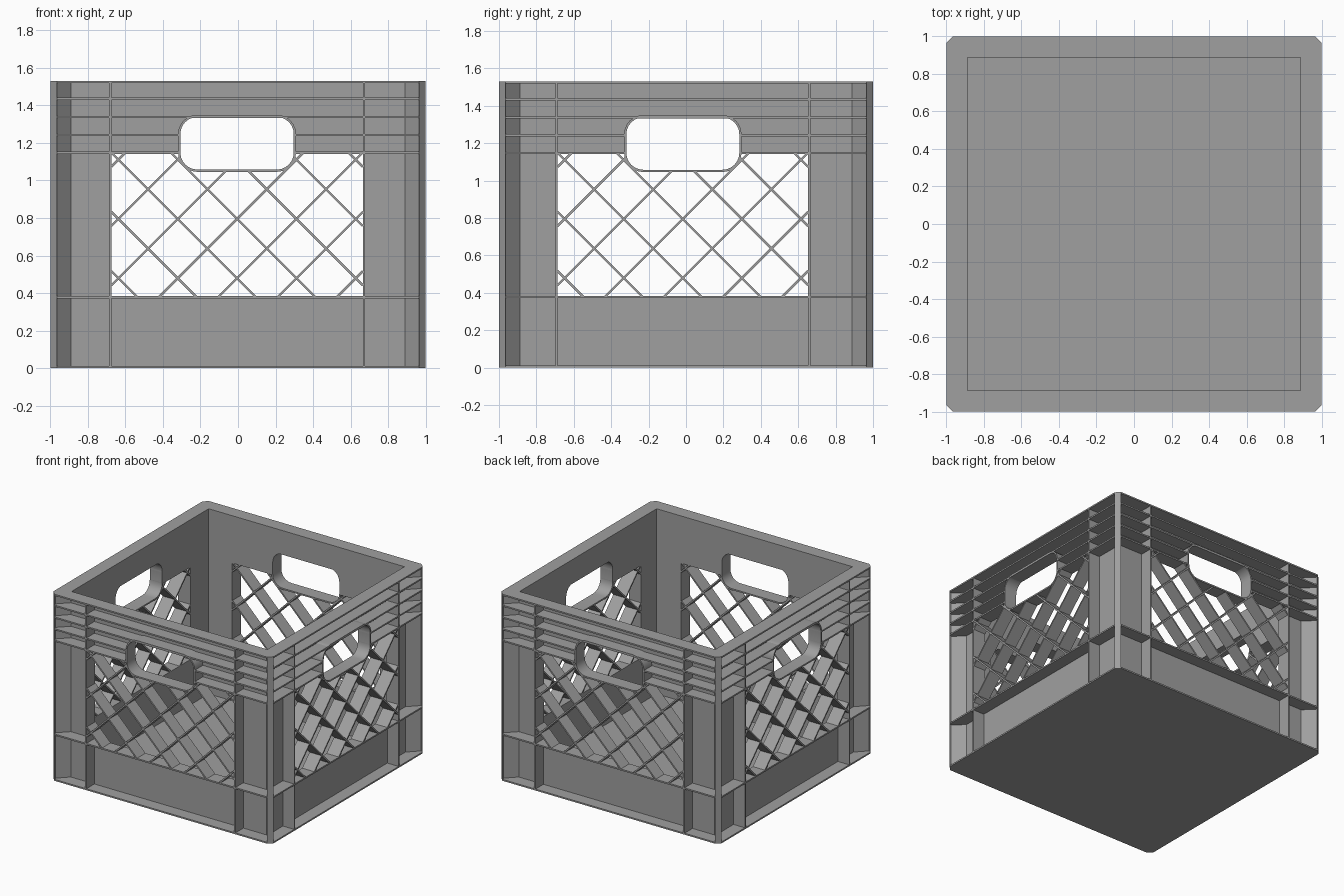
import bpy
import bmesh
from math import pi, cos, sin, hypot
from mathutils import Matrix, Vector

cube = bpy.data.objects.get("Cube")
if cube:
    bpy.data.objects.remove(cube, do_unlink=True)

# Main dimensions
H = 1.53                 # height
IN, WALL, OUT = 0.888, 0.897, 1.0   # inner face, outer wall face, rib edge
CH = 0.965               # start of the corner chamfer
T = 0.012                # rib thickness
WIN = 0.67               # half width of the window
SILL, HEAD = 0.378, 1.148           # window bottom and top ribs
HX, HZ, HH, HR = 0.302, 1.198, 0.14, 0.09   # grip half width, centre, half height, radius
PITCH, NODE = 0.316, 0.795          # lattice spacing and crossing height

grey = bpy.data.materials.new("mid grey plastic")
grey.use_nodes = True
colour = (0.35, 0.35, 0.35, 1)
grey.diffuse_color = colour
grey.node_tree.nodes["Principled BSDF"].inputs["Base Color"].default_value = colour


def prism(bm, points, direction):
    """Extrude a flat outline along a direction."""
    d = Vector(direction)
    low = [bm.verts.new(p) for p in points]
    high = [bm.verts.new(Vector(p) + d) for p in points]
    bm.faces.new(low[::-1])
    bm.faces.new(high)
    for i in range(len(low)):
        j = (i + 1) % len(low)
        bm.faces.new((low[i], low[j], high[j], high[i]))


def upright(bm, outline, near, far):
    """Extrude an (x, z) outline through the depth of the front side."""
    prism(bm, [(x, -far, z) for x, z in outline], (0, far - near, 0))


def rect(x0, x1, z0, z1):
    return [(x0, z0), (x1, z0), (x1, z1), (x0, z1)]


def finish(name, bm, turn=0, smooth=False):
    bmesh.ops.recalc_face_normals(bm, faces=bm.faces)
    bm.transform(Matrix.Rotation(turn, 4, "Z"))
    mesh = bpy.data.meshes.new(name)
    bm.to_mesh(mesh)
    bm.free()
    mesh.materials.append(grey)
    obj = bpy.data.objects.new(name, mesh)
    bpy.context.collection.objects.link(obj)
    if smooth:
        bpy.ops.object.select_all(action="DESELECT")
        obj.select_set(True)
        bpy.context.view_layer.objects.active = obj
        bpy.ops.object.shade_smooth_by_angle(angle=pi / 6)


def grip_outline(cx, grow=0.0, steps=6):
    """Rounded rectangle, counter-clockwise from the right."""
    r = HR + grow
    pts = []
    for q, (sx, sz) in enumerate([(1, 1), (-1, 1), (-1, -1), (1, -1)]):
        for i in range(steps + 1):
            a = (q + i / steps) * pi / 2
            pts.append((cx + sx * (HX - HR) + r * cos(a), HZ + sz * (HH - HR) + r * sin(a)))
    return pts


def outside_grip(x, z, cx):
    qx, qz = abs(x - cx) - HX + HR, abs(z - HZ) - HH + HR
    return hypot(max(qx, 0), max(qz, 0)) + min(max(qx, qz), 0) > HR + T / 2


def lattice_runs(c, slope, cx):
    """Pieces of one diagonal that lie in the window and clear of the grip."""
    runs, run, n = [], [], 600
    for i in range(n + 1):
        x = cx - WIN + 2 * WIN * i / n
        z = c + slope * (x - cx)
        if SILL < z < HEAD and outside_grip(x, z, cx):
            run.append((x, z))
        elif run:
            runs.append(run)
            run = []
    if run:
        runs.append(run)
    return [(r[0], r[-1]) for r in runs if len(r) > 4]


def build_side(name, turn, cx):
    # Thin wall around the window, with the grip notched out of the top band
    bm = bmesh.new()
    upright(bm, rect(-WALL, WALL, 0, SILL), IN, WALL)
    for a, b in ((-WALL, cx - WIN), (cx + WIN, WALL)):
        upright(bm, rect(a, b, SILL, HEAD), IN, WALL)
    notch = [p for p in grip_outline(cx) if p[1] > HZ]
    band = [(-WALL, HEAD), (-WALL, H), (WALL, H), (WALL, HEAD), (cx + HX, HEAD)]
    upright(bm, band + notch + [(cx - HX, HEAD)], IN, WALL)
    finish(name + "_wall", bm, turn)

    # Horizontal ribs, mitred at the corners and split by the grip
    bm = bmesh.new()
    mid = (OUT + CH) / 2
    for z in (SILL, HEAD, 1.242, 1.338, 1.435):
        split = HX if z in (HEAD, 1.242) else 0
        for s in (-1, 1):
            e = cx + s * split
            prism(bm, [(e, -IN, z - T / 2), (s * IN, -IN, z - T / 2),
                       (s * mid, -mid, z - T / 2), (s * CH, -OUT, z - T / 2),
                       (e, -OUT, z - T / 2)], (0, 0, T))
    # Vertical ribs beside the window
    for s in (-1, 1):
        x = cx + s * (WIN + T / 2)
        upright(bm, rect(x - T / 2, x + T / 2, 0, H), IN, OUT)
    finish(name + "_ribs", bm, turn)

    # Diagonal lattice
    bm = bmesh.new()
    for slope in (-1, 1):
        for k in range(-4, 5):
            for a, b in lattice_runs(NODE + k * PITCH, slope, cx):
                a, b = Vector(a), Vector(b)
                n = Vector((-slope, 1)).normalized() * T / 2
                upright(bm, [a - n, b - n, b + n, a + n], IN, OUT - 0.003)
    finish(name + "_lattice", bm, turn)

    # Tubular rim of the hand grip
    bm = bmesh.new()
    loops = [[bm.verts.new((x, -y, z)) for x, z in grip_outline(cx, g)]
             for g, y in ((0, IN), (0, OUT), (T, OUT), (T, IN))]
    for i in range(4):
        p, q = loops[i], loops[(i + 1) % 4]
        for j in range(len(p)):
            m = (j + 1) % len(p)
            bm.faces.new((p[j], p[m], q[m], q[j]))
    finish(name + "_grip_rim", bm, turn, smooth=True)


for i, (side, cx) in enumerate([("front", -0.005), ("left", -0.017),
                                ("back", 0.005), ("right", 0.017)]):
    build_side(side, i * pi / 2, cx)

    # Corner post: diagonal web with a chamfer strip
    bm = bmesh.new()
    w = T / 2 * 0.707
    m = (OUT + CH) / 2
    prism(bm, [(IN - w, -IN - w, 0), (m - w, -m - w, 0),
               (m + w, -m + w, 0), (IN + w, -IN + w, 0)], (0, 0, H))
    prism(bm, [(CH, -OUT, 0), (OUT, -CH, 0),
               (OUT - T, -CH, 0), (CH, -OUT + T, 0)], (0, 0, H))
    finish(side + "_corner_post", bm, i * pi / 2)

# Floor plate with chamfered corners
octagon = [(CH, -OUT), (OUT, -CH), (OUT, CH), (CH, OUT),
           (-CH, OUT), (-OUT, CH), (-OUT, -CH), (-CH, -OUT)]
bm = bmesh.new()
prism(bm, [(x, y, 0) for x, y in octagon], (0, 0, T))
finish("floor", bm)

# Top rim in four mitred pieces
bm = bmesh.new()
m = (OUT + CH) / 2
for i in range(4):
    rot = Matrix.Rotation(i * pi / 2, 3, "Z")
    piece = [(-IN, -IN), (-m, -m), (-CH, -OUT), (CH, -OUT), (m, -m), (IN, -IN)]
    prism(bm, [rot @ Vector((x, y, H - T)) for x, y in piece], (0, 0, T))
finish("top_rim", bm)
